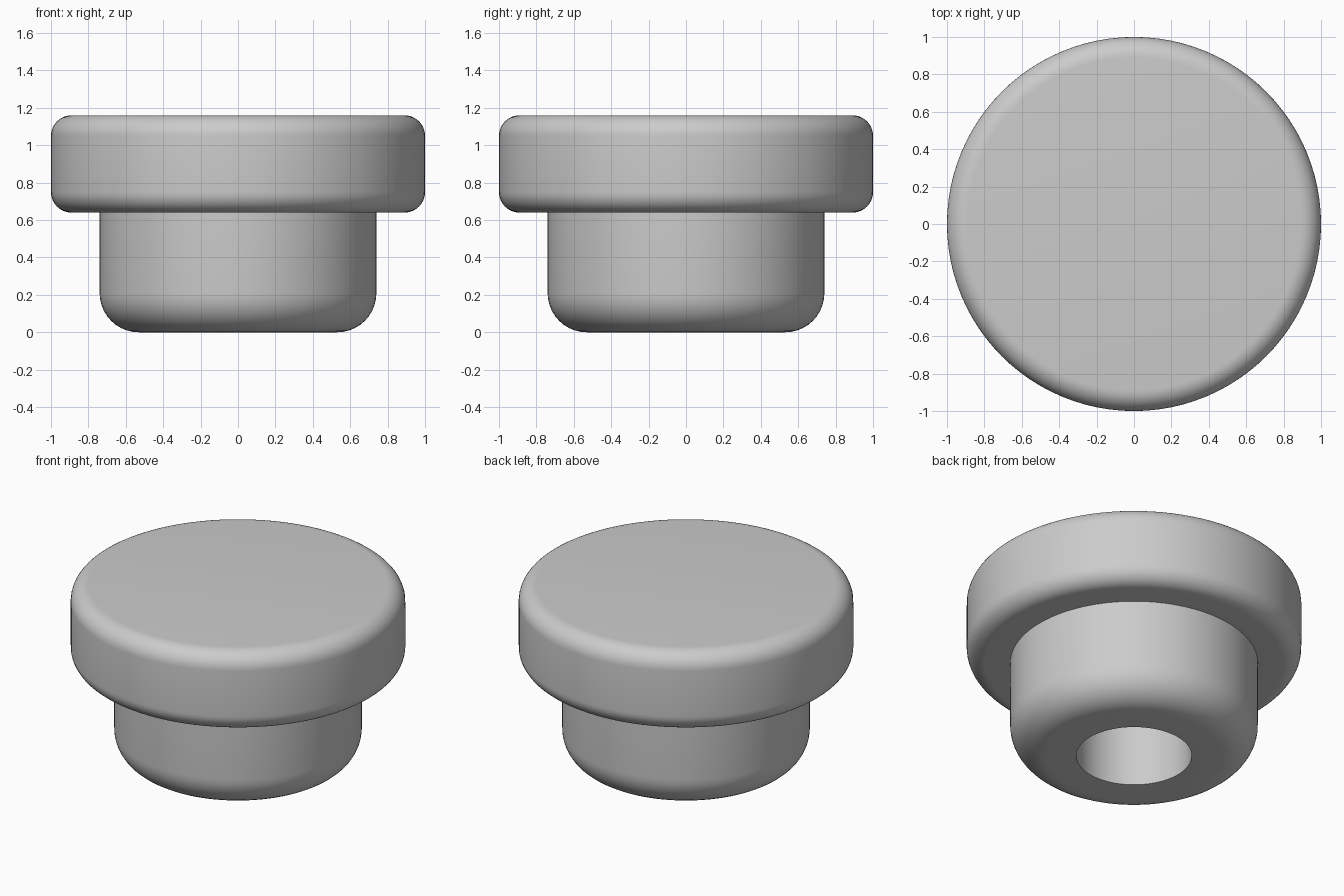
import bpy
import bmesh
from math import cos, sin, pi, radians

cube = bpy.data.objects.get("Cube")
if cube:
    bpy.data.objects.remove(cube, do_unlink=True)

SEGMENTS = 96
CAP_R, STEM_R, BORE_R = 1.0, 0.74, 0.345
TOP, SHOULDER, BORE_TOP = 1.16, 0.64, 0.8
CAP_FILLET, STEM_FILLET = 0.11, 0.21


def fillet(cx, cz, radius, start, steps=10):
    """Quarter-circle arc, counter-clockwise from the start angle."""
    angles = [start + pi / 2 * i / steps for i in range(steps + 1)]
    return [(cx + radius * cos(a), cz + radius * sin(a)) for a in angles]


# Half section, from the bore ceiling out to the centre of the cap
profile = [(0, BORE_TOP), (BORE_R, BORE_TOP), (BORE_R, 0)]
profile += fillet(STEM_R - STEM_FILLET, STEM_FILLET, STEM_FILLET, -pi / 2)
profile += [(STEM_R, SHOULDER)]
profile += fillet(CAP_R - CAP_FILLET, SHOULDER + CAP_FILLET, CAP_FILLET, -pi / 2)
profile += fillet(CAP_R - CAP_FILLET, TOP - CAP_FILLET, CAP_FILLET, 0)
profile += [(0, TOP)]

# Turn the section about the z axis
bm = bmesh.new()
verts = [bm.verts.new((x, 0, z)) for x, z in profile]
edges = [bm.edges.new(pair) for pair in zip(verts, verts[1:])]
bmesh.ops.spin(bm, geom=verts + edges, cent=(0, 0, 0), axis=(0, 0, 1),
               angle=2 * pi, steps=SEGMENTS, use_merge=True)
bmesh.ops.remove_doubles(bm, verts=bm.verts, dist=0.0005)
bmesh.ops.recalc_face_normals(bm, faces=bm.faces)
mesh = bpy.data.meshes.new("plug")
bm.to_mesh(mesh)
bm.free()

# Plain grey finish
grey = bpy.data.materials.new("grey")
grey.use_nodes = True
colour = (0.6, 0.6, 0.6, 1)
grey.diffuse_color = colour
grey.node_tree.nodes["Principled BSDF"].inputs["Base Color"].default_value = colour
mesh.materials.append(grey)

plug = bpy.data.objects.new("plug", mesh)
bpy.context.collection.objects.link(plug)
bpy.context.view_layer.objects.active = plug
plug.select_set(True)
bpy.ops.object.shade_smooth_by_angle(angle=radians(30))
